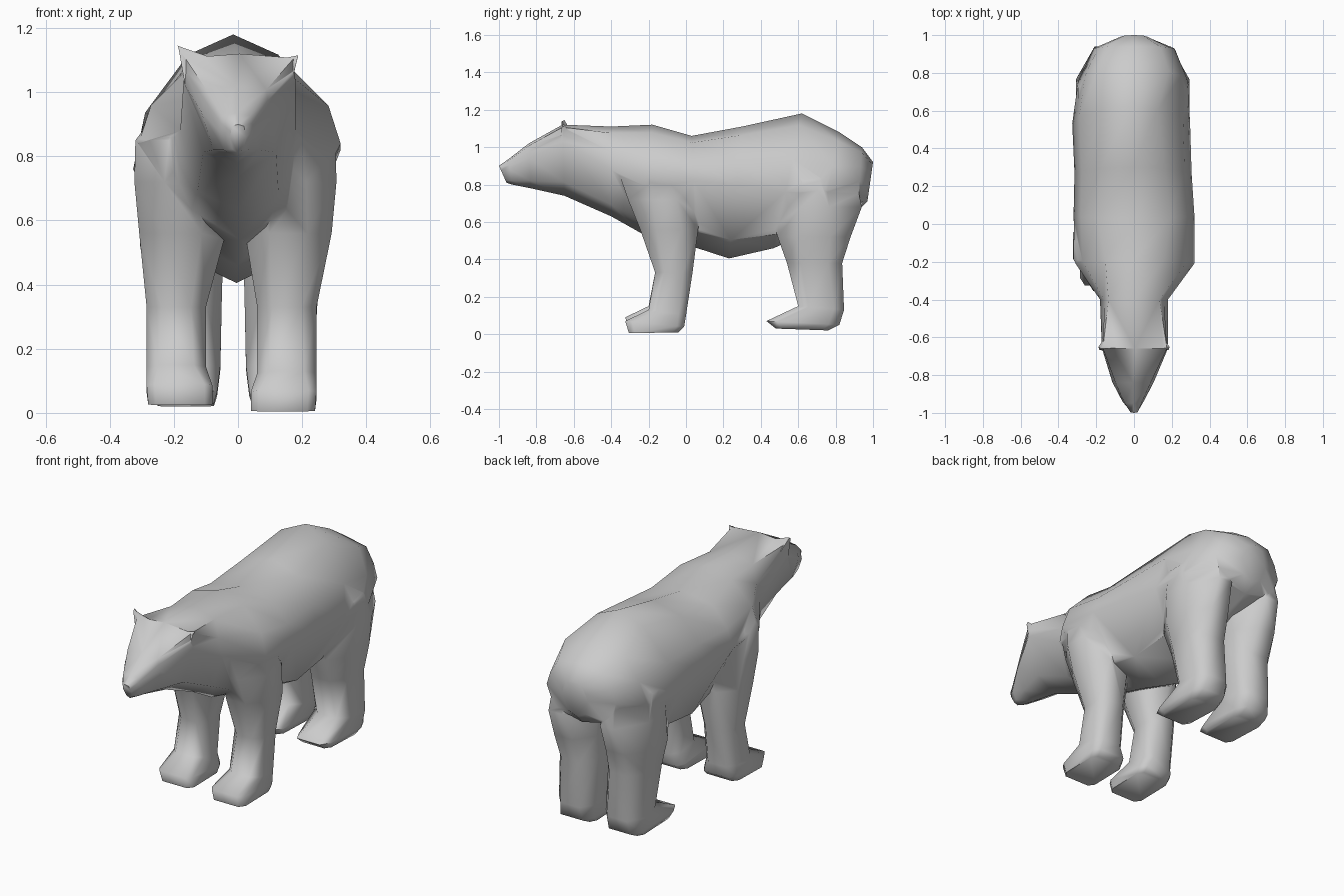
import bpy, bmesh, math

if "Cube" in bpy.data.objects:
    bpy.data.objects.remove(bpy.data.objects["Cube"])

fur = bpy.data.materials.new("grey fur")
fur.diffuse_color = (0.6, 0.6, 0.6, 1)
fur.use_nodes = True
fur.node_tree.nodes["Principled BSDF"].inputs["Base Color"].default_value = fur.diffuse_color


def loft(name, rings):
    """Skin a list of equal-length point rings and cap both ends."""
    bm = bmesh.new()
    loops = [[bm.verts.new(p) for p in ring] for ring in rings]
    n = len(loops[0])
    for a, b in zip(loops, loops[1:]):
        for i in range(n):
            j = (i + 1) % n
            bm.faces.new((a[i], a[j], b[j], b[i]))
    bm.faces.new(loops[0])
    bm.faces.new(loops[-1])
    bmesh.ops.recalc_face_normals(bm, faces=bm.faces)
    mesh = bpy.data.meshes.new(name)
    bm.to_mesh(mesh)
    bm.free()
    mesh.materials.append(fur)
    ob = bpy.data.objects.new(name, mesh)
    bpy.context.collection.objects.link(ob)
    return ob


def trunk_ring(yt, yb, zt, zw, zb, w, ft, fb, cx=0.0):
    """Back, shoulder, flank and belly points of one section, both sides."""
    yw = yb + (yt - yb) * (zw - zb) / (zt - zb)
    half = [(w * ft, yt + (yw - yt) * .15, zt - .15 * (zt - zw)),
            (w * max(.88, ft), yt + (yw - yt) * .58, zt - .58 * (zt - zw)),
            (w, yw, zw),
            (w * fb, yb + (yw - yb) * .25, zb + .25 * (zw - zb))]
    right = [(cx + x, y, z) for x, y, z in half]
    left = [(cx - x, y, z) for x, y, z in reversed(half)]
    return [(cx, yt, zt)] + right + [(cx, yb, zb)] + left


# Head, neck and torso from nose to rump:
# y top, y bottom, z top, z widest, z bottom, half width, top and bottom fractions
trunk = loft("body", [trunk_ring(*r) for r in (
    (-1.00, -.96, .90, .86, .81, .025, .75, .7, 0),
    (-.95, -.93, .935, .88, .80, .055, .8, .7, -.005),
    (-.84, -.83, 1.02, .94, .78, .11, .85, .65, -.005),
    (-.66, -.65, 1.12, 1.03, .74, .175, .97, .65, .005),
    (-.40, -.40, 1.11, .88, .63, .18, .75, .7, 0),
    (-.18, -.24, 1.12, .84, .54, .315, .5, .5, .005),
    (.03, .06, 1.06, .82, .46, .32, .6, .6, 0),
    (.30, .23, 1.11, .80, .405, .31, .55, .65, -.005),
    (.62, .47, 1.18, .76, .46, .312, .45, .65, -.015),
    (.82, .72, 1.08, .77, .58, .29, .65, .75, -.005),
    (.94, .92, 1.00, .82, .66, .215, .65, .8, 0),
    (1.00, .97, .92, .82, .71, .08, .6, .7, 0))])


def leg_ring(side, z, y0, y1, x0, x1, dx, tilt, c):
    """Chamfered rectangle; tilt raises the front edge."""
    pts = []
    for u, v in ((c, 0), (1 - c, 0), (1, c), (1, 1 - c),
                 (1 - c, 1), (c, 1), (0, 1 - c), (0, c)):
        x = x0 + (x1 - x0) * u
        pts.append((side * x + dx, y0 + (y1 - y0) * v, z + tilt * (1 - v)))
    return pts


# Sections from sole to shoulder or hip:
# z, y front, y back, x inner, x outer, tilt, chamfer
front = [(.01, -.305, -.04, .06, .26, -.005, .12), (.04, -.325, -.01, .06, .265, .03, .12),
         (.10, -.20, .00, .08, .265, .03, .2), (.33, -.165, .035, .08, .265, 0, .25),
         (.56, -.245, .065, .03, .30, 0, .28), (.72, -.31, .08, .03, .315, 0, .33),
         (.85, -.355, .06, .05, .312, 0, .4), (1.0, -.30, .0, .08, .20, 0, .35)]
rear = [(.02, .48, .76, .06, .235, .01, .12), (.05, .43, .82, .05, .25, .02, .15),
        (.13, .60, .845, .04, .25, .02, .22), (.38, .54, .835, .035, .265, 0, .25),
        (.52, .49, .88, .03, .29, 0, .28), (.68, .44, .94, .02, .30, 0, .35),
        (.82, .43, .91, .05, .29, 0, .4), (.96, .52, .80, .06, .18, 0, .3)]
parts = []
for label, rows, shift in (("front", front, -.02), ("rear", rear, -.015)):
    for side, word in ((1, "right"), (-1, "left")):
        lift = .02 if (side < 0 and label == "front") else 0
        parts.append(loft(f"{label}_leg_{word}", [
            leg_ring(side, z + lift * (z < .2), y0, y1, x0, x1,
                     shift if z < .54 else shift * .4, t, c)
            for z, y0, y1, x0, x1, t, c in rows]))

# Ears: small pointed corners of the brow
for side, word, tip in ((1, "right", 1.115), (-1, "left", 1.145)):
    ear = [(side * .06, -.655, 1.10), (side * .165, -.67, 1.02), (side * .155, -.60, 1.06)]
    top = [(side * .175, -.66, tip - .005), (side * .185, -.665, tip - .01),
           (side * .188, -.65, tip)]
    parts.append(loft(f"ear_{word}", [ear, top]))

# Weld limbs and ears into one continuous skin
for part in parts:
    mod = trunk.modifiers.new(part.name, "BOOLEAN")
    mod.operation = "UNION"
    mod.solver = "EXACT"
    mod.object = part
bpy.context.view_layer.objects.active = trunk
trunk.select_set(True)
for mod in list(trunk.modifiers):
    bpy.ops.object.modifier_apply(modifier=mod.name)
for part in parts:
    bpy.data.objects.remove(part)
bpy.ops.object.shade_smooth_by_angle(angle=math.radians(65))
